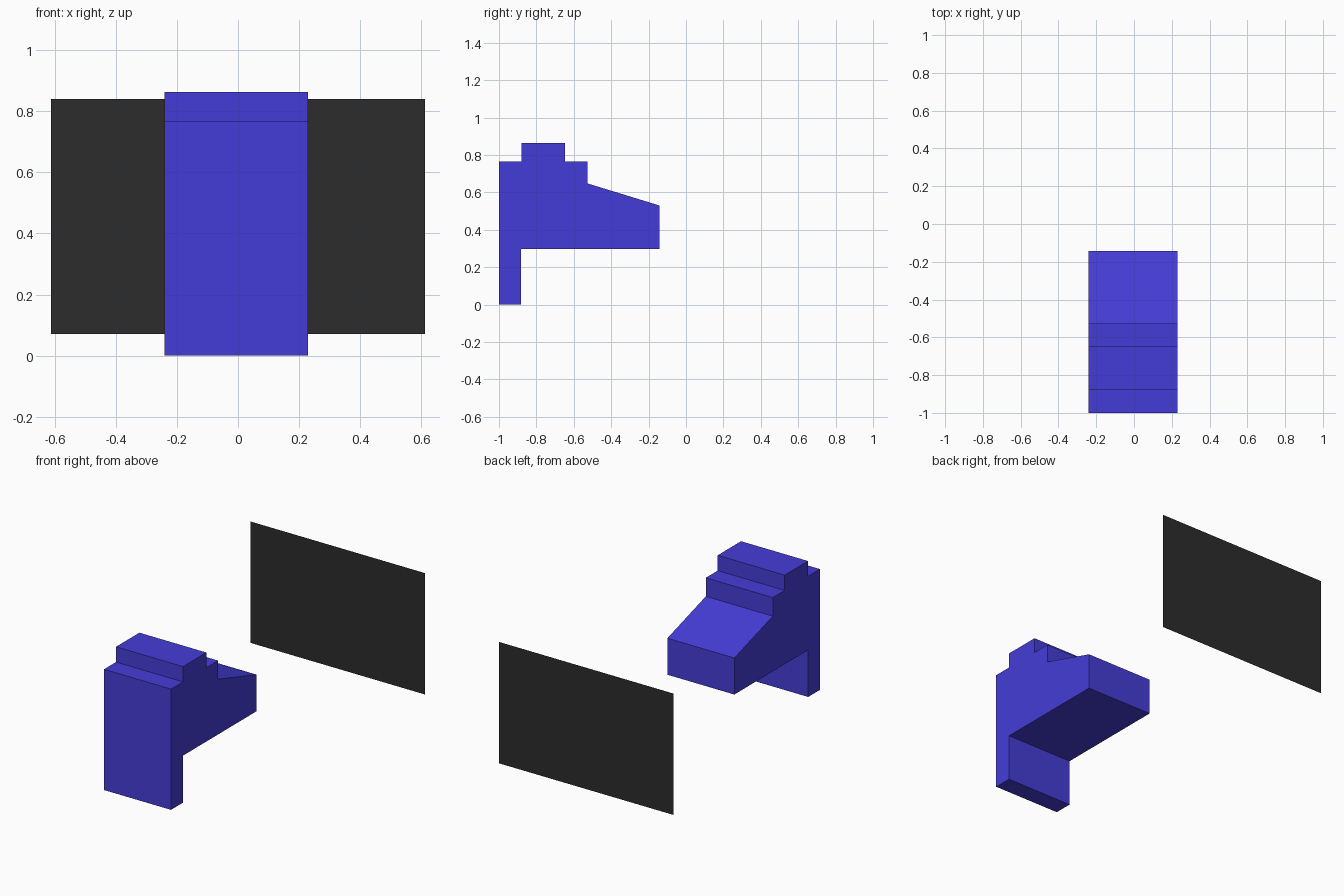
import bpy, bmesh

if "Cube" in bpy.data.objects:
    bpy.data.objects.remove(bpy.data.objects["Cube"])


def material(name, rgb):
    mat = bpy.data.materials.new(name)
    mat.diffuse_color = (*rgb, 1)
    mat.use_nodes = True
    mat.node_tree.nodes["Principled BSDF"].inputs["Base Color"].default_value = mat.diffuse_color
    return mat


def make_part(name, points, mat, extrude=None):
    """Build one polygon and optionally extrude it into a solid."""
    bm = bmesh.new()
    face = bm.faces.new([bm.verts.new(p) for p in points])
    if extrude:
        new = bmesh.ops.extrude_face_region(bm, geom=[face], use_keep_orig=True)["geom"]
        verts = [g for g in new if isinstance(g, bmesh.types.BMVert)]
        bmesh.ops.translate(bm, verts=verts, vec=extrude)
        bmesh.ops.recalc_face_normals(bm, faces=bm.faces)
    mesh = bpy.data.meshes.new(name)
    bm.to_mesh(mesh)
    bm.free()
    mesh.materials.append(mat)
    obj = bpy.data.objects.new(name, mesh)
    bpy.context.collection.objects.link(obj)
    return obj


blue = material("blue", (0.06, 0.046, 0.68))
black = material("black", (0.025, 0.025, 0.025))

# Stepped body: side profile (y, z) extruded across x
X_LEFT, X_RIGHT = -0.24, 0.23
profile = [
    (-1.0, 0.0), (-0.882, 0.0), (-0.882, 0.298), (-0.142, 0.298),
    (-0.142, 0.53), (-0.527, 0.648), (-0.527, 0.766), (-0.646, 0.766),
    (-0.646, 0.863), (-0.88, 0.863), (-0.88, 0.766), (-1.0, 0.766),
]
make_part("stepped_body", [(X_LEFT, y, z) for y, z in profile], blue,
          (X_RIGHT - X_LEFT, 0, 0))

# Flat screen panel standing behind the body, facing the front
W, Z0, Z1 = 0.613, 0.07, 0.84
make_part("screen_panel", [(-W, 1, Z0), (W, 1, Z0), (W, 1, Z1), (-W, 1, Z1)], black)
